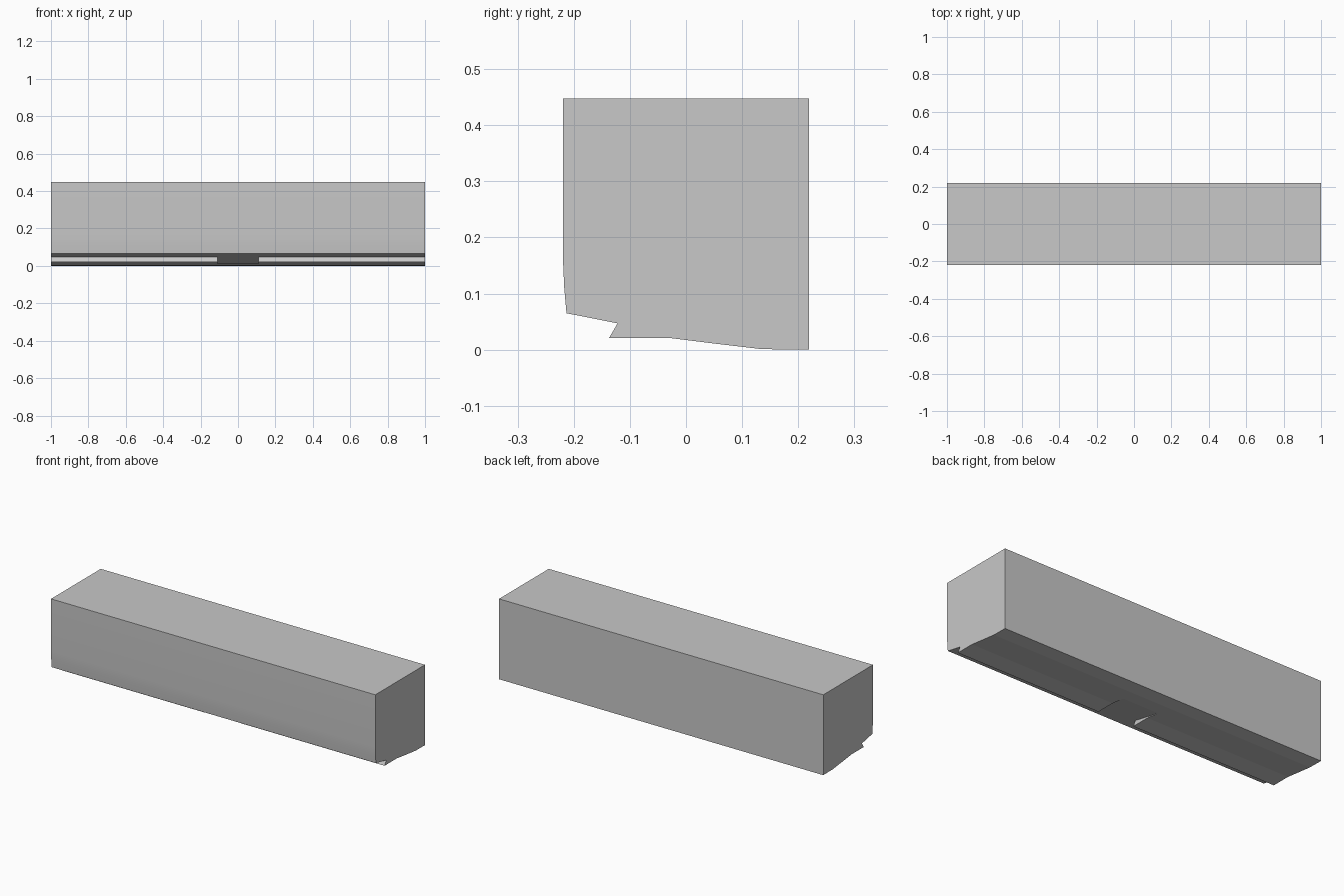
import bpy
import bmesh
import math

cube = bpy.data.objects.get("Cube")
if cube:
    bpy.data.objects.remove(cube, do_unlink=True)

# Single plain grey
grey = bpy.data.materials.new("light_grey")
grey.use_nodes = True
colour = (0.58, 0.58, 0.58, 1)
grey.diffuse_color = colour
grey.node_tree.nodes["Principled BSDF"].inputs["Base Color"].default_value = colour

# Side outline (y, z): the main block, split around the lip beneath it
upper = [(0.219, 0.0), (0.219, 0.448), (-0.219, 0.448), (-0.219, 0.155),
         (-0.217, 0.11), (-0.213, 0.065), (-0.122, 0.047)]
lip = [(-0.137, 0.021), (-0.03, 0.021)]
rear = [(0.05, 0.011), (0.135, 0.001)]
outline = upper + lip + rear

NOTCH = 0.11
first = len(upper) - 1                 # outline point where the lip starts
last = len(upper) + len(lip)           # outline point where the lip ends
lip_run = list(range(first, last + 1))

bm = bmesh.new()
rings = [[bm.verts.new((x, y, z)) for y, z in outline]
         for x in (-1, -NOTCH, NOTCH, 1)]


def span(a, b, order):
    """Join two sections with a strip of quads."""
    for i, j in zip(order, order[1:] + order[:1]):
        bm.faces.new((a[i], a[j], b[j], b[i]))


# Long spans carry the lip, the short middle span leaves it out
full = list(range(len(outline)))
without_lip = [i for i in full if i not in lip_run[1:-1]]
span(rings[0], rings[1], full)
span(rings[1], rings[2], without_lip)
span(rings[2], rings[3], full)

# End caps and the two side walls of the notch
bm.faces.new(rings[0])
bm.faces.new(rings[3])
for ring in rings[1:3]:
    bm.faces.new([ring[i] for i in lip_run])
bmesh.ops.recalc_face_normals(bm, faces=bm.faces[:])

mesh = bpy.data.meshes.new("long_block")
bm.to_mesh(mesh)
bm.free()
mesh.materials.append(grey)
block = bpy.data.objects.new("long_block", mesh)
bpy.context.collection.objects.link(block)

# Soften only the gently curved lower front
bpy.ops.object.select_all(action="DESELECT")
block.select_set(True)
bpy.context.view_layer.objects.active = block
bpy.ops.object.shade_smooth_by_angle(angle=math.radians(5))
